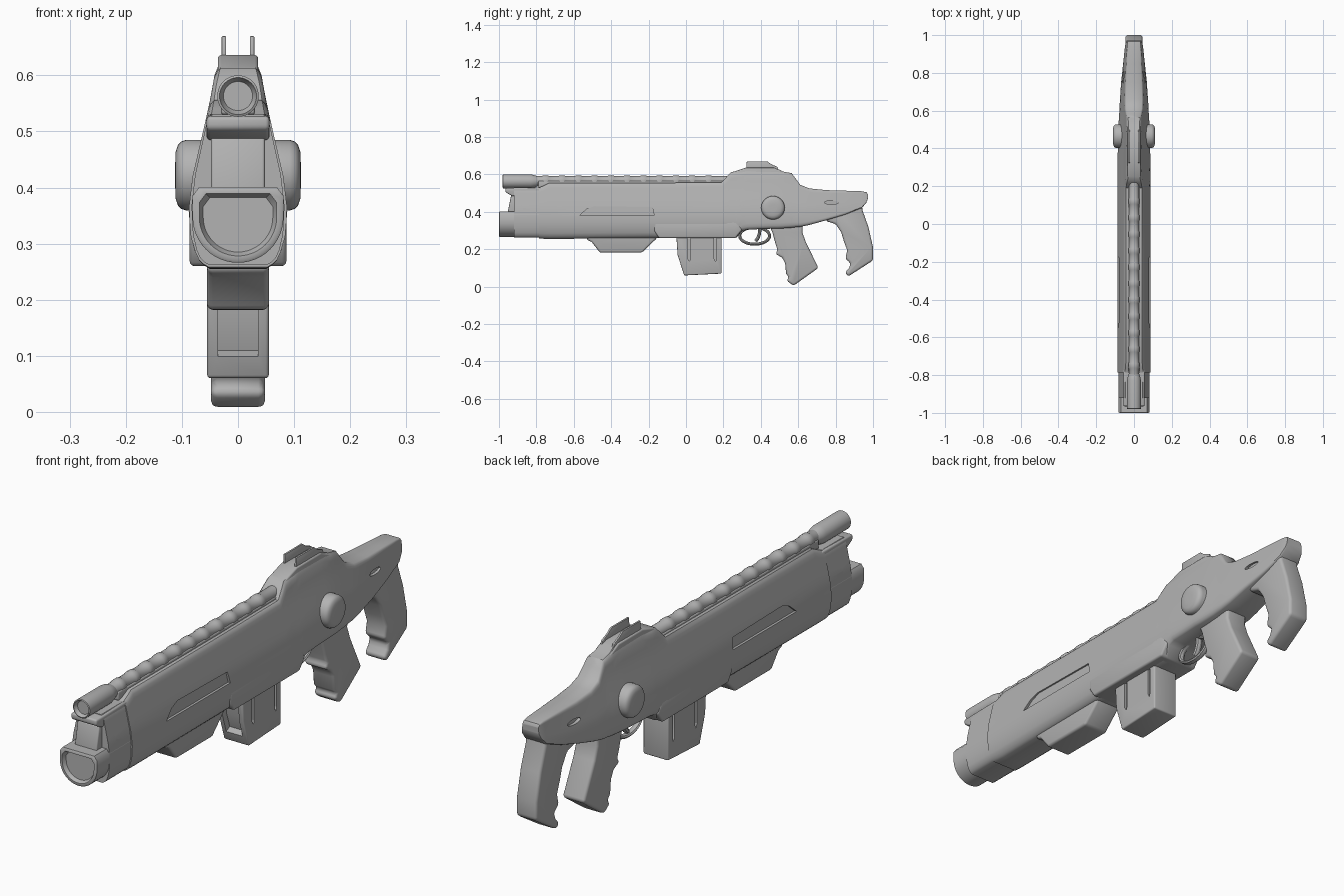
import bpy, bmesh, math
from mathutils import Vector

cube = bpy.data.objects.get("Cube")
if cube:
    bpy.data.objects.remove(cube)

grey = bpy.data.materials.new("plain_grey")
grey.use_nodes = True
COLOUR = (0.45, 0.45, 0.45, 1)
grey.diffuse_color = COLOUR
grey.node_tree.nodes["Principled BSDF"].inputs["Base Color"].default_value = COLOUR


def activate(obj):
    bpy.ops.object.select_all(action='DESELECT')
    obj.select_set(True)
    bpy.context.view_layer.objects.active = obj


def finish(bm, name):
    bmesh.ops.recalc_face_normals(bm, faces=bm.faces)
    mesh = bpy.data.meshes.new(name)
    bm.to_mesh(mesh)
    bm.free()
    obj = bpy.data.objects.new(name, mesh)
    bpy.context.collection.objects.link(obj)
    mesh.materials.append(grey)
    return obj


def smooth(obj, bevel=0, segments=3):
    activate(obj)
    if bevel:
        mod = obj.modifiers.new("Bevel", 'BEVEL')
        mod.width, mod.segments = bevel, segments
        mod.limit_method, mod.angle_limit = 'ANGLE', math.radians(35)
        bpy.ops.object.modifier_apply(modifier=mod.name)
    bpy.ops.object.shade_smooth_by_angle(angle=math.radians(40))
    return obj


def loft(name, rings):
    """Skin a list of equal-length closed rings and cap both ends."""
    bm = bmesh.new()
    loops = [[bm.verts.new(p) for p in ring] for ring in rings]
    n = len(loops[0])
    for a, b in zip(loops, loops[1:]):
        for i in range(n):
            j = (i + 1) % n
            bm.faces.new((a[i], a[j], b[j], b[i]))
    bm.faces.new(loops[0])
    bm.faces.new(loops[-1])
    return finish(bm, name)


def prism(name, outline, x0, x1):
    """Extrude a side outline of (y, z) points across x."""
    return loft(name, [[(x, y, z) for y, z in outline] for x in (x0, x1)])


def box(name, y0, y1, z0, z1, x0, x1):
    return prism(name, [(y0, z0), (y1, z0), (y1, z1), (y0, z1)], x0, x1)


def cut(obj, cutter):
    cutter.hide_render = True
    activate(obj)
    mod = obj.modifiers.new("Cut", 'BOOLEAN')
    mod.operation, mod.solver, mod.object = 'DIFFERENCE', 'EXACT', cutter
    bpy.ops.object.modifier_apply(modifier=mod.name)
    bpy.data.objects.remove(cutter)


def turned(name, profile, origin, axis, sides=40):
    """Revolve (distance, radius) points about an x or y axis."""
    rings = []
    for d, r in profile:
        ring = []
        for i in range(sides):
            a = math.tau * i / sides
            u, v = r * math.cos(a), r * math.sin(a)
            ring.append(Vector(origin) + Vector((d, u, v) if axis == 'X' else (u, d, v)))
        rings.append(ring)
    return smooth(loft(name, rings))


# Half width of the shell by height
WIDTHS = [(.25, .055), (.27, .069), (.30, .083), (.36, .088), (.42, .081),
          (.54, .053), (.57, .047), (.60, .042), (.62, .034), (.64, .03)]


def half_width(z):
    for (a, wa), (b, wb) in zip(WIDTHS, WIDTHS[1:]):
        if z <= b:
            return wa + (wb - wa) * max(0, (z - a) / (b - a))
    return WIDTHS[-1][1]


def shell(name, stations):
    """Loft (y, bottom, top, width scale) stations using the shared width curve."""
    levels = [0, .02, .05] + [.1 * i for i in range(1, 10)] + [.95, .98, 1]
    rings = []
    for y, zb, zt, s in stations:
        side = []
        for t in levels:
            z = zb + (zt - zb) * t
            edge = min(t, 1 - t)
            side.append((half_width(z) * s * (.86 if edge == 0 else .95 if edge < .03 else 1), z))
        rings.append([(w, y, z) for w, z in side] + [(-w, y, z) for w, z in reversed(side)])
    return loft(name, rings)


# Main shell running from the front seam to the tail
body = shell("main_body", [
    (-.785, .258, .53, 1), (-.76, .256, .54, 1), (-.73, .255, .555, 1), (-.15, .26, .555, 1),
    (.19, .26, .557, 1), (.215, .26, .585, 1), (.24, .26, .612, 1), (.27, .262, .617, 1),
    (.30, .298, .62, 1), (.33, .305, .632, 1), (.46, .31, .634, .98), (.49, .31, .63, .97),
    (.52, .312, .615, .95), (.565, .315, .607, .92), (.585, .318, .58, .9), (.61, .32, .545, .89),
    (.66, .33, .525, .85), (.75, .355, .516, .78), (.85, .385, .513, .68),
    (.94, .42, .51, .6), (.965, .45, .505, .57), (.972, .47, .495, .54)])
panel = [(-.57, .38), (-.17, .38), (-.18, .425), (-.49, .43), (-.53, .415)]
for s in (-1, 1):
    # Scooped side panel, deepest along its lower ledge
    depth = [.076 if z < .39 else .072 for y, z in panel]
    inner = [(s * d, y, z) for d, (y, z) in zip(depth, panel)]
    cut(body, loft("panel_cutter", [inner, [(s * .12, y, z) for y, z in panel]]))
    # Sling slot in the tail
    slot = [(.778 + .037 * math.cos(a), .45 + .01 * math.sin(a))
            for a in [math.tau * i / 16 for i in range(16)]]
    cut(body, prism("slot_cutter", slot, s * .045, s * .12))
smooth(body)

# Squared lower edge of the receiver
smooth(prism("receiver_base", [(-.145, .26), (.265, .26), (.30, .305), (.27, .35), (-.17, .35),
                               (-.17, .30)], -.086, .086), .008)

# Nose shell with curved front, inner core and upper bracket
smooth(prism("nose_core", [(-.78, .39), (-.955, .39), (-.935, .49), (-.78, .49)], -.048, .048), .005)
smooth(prism("nose_bracket", [(-.77, .48), (-.93, .485), (-.965, .505), (-.965, .527), (-.77, .53)],
             -.056, .056), .007)
nose = shell("nose_shell", [(-.92, .262, .53, .95), (-.78, .262, .53, .95)])
arc = [(-.95 + .08 * math.cos(a), .405 + .085 * math.sin(a))
       for a in [math.pi / 2 * i / 8 for i in range(9)]]
cut(nose, prism("nose_cutter", arc + [(-.87, .2), (-1, .2), (-1, .49)], -.2, .2))
smooth(nose)


# Wide lower barrel: flat top, round bottom, dished muzzle
def barrel_ring(y, inset):
    r = .081 - inset
    pts = [(r * math.cos(a), .347 + r * math.sin(a))
           for a in [math.pi + math.pi * i / 24 for i in range(25)]]
    pts += [(r, .385 - inset), (r - .012, .401 - inset), (-r + .012, .401 - inset), (-r, .385 - inset)]
    return [(x, y, z) for x, z in pts]


smooth(loft("lower_barrel", [barrel_ring(-.77, 0), barrel_ring(-.997, 0), barrel_ring(-1, .004),
                             barrel_ring(-1, .012), barrel_ring(-.985, .019)]))

# Upper tube with dimpled muzzle, and the long rail behind it
turned("upper_tube", [(-.965, .026), (-.972, .03), (-.98, .033), (-.978, .037), (-.83, .037),
                      (-.81, .033), (-.79, .026)], (0, 0, .563), 'Y')
rail = [(-.82, .026)]
for i in range(11):
    y = -.75 + i * .087
    rail += [(y - .018, .026), (y - .012, .029), (y + .012, .029), (y + .018, .026)]
turned("top_rail", rail + [(.22, .026)], (0, 0, .566), 'Y', 24)
smooth(box("rail_bed", -.79, .22, .53, .565, -.03, .03), .005)

# Forward handguard under the body
smooth(prism("handguard", [(-.53, .30), (-.53, .25), (-.505, .24), (-.46, .182), (-.235, .182),
                           (-.16, .255), (-.14, .30)], -.055, .055), .01)

# Magazine with front channel and side grooves
mag = smooth(prism("magazine", [(-.052, .28), (-.045, .17), (-.01, .06), (.19, .07), (.19, .28)],
                   -.055, .055), .006)
cut(mag, prism("channel_cutter", [(-.09, .27), (-.025, .27), (-.02, .17), (.0, .11), (-.05, .085)],
               -.036, .036))
for s in (-1, 1):
    for y in (.015, .155):
        cut(mag, prism("groove_cutter", [(y - .006, .27), (y - .006, .15), (y + .003, .135),
                                         (y + .008, .15), (y + .008, .27)], s * .046, s * .08))
smooth(mag)

# Pistol grip and rear grip with finger steps
smooth(prism("pistol_grip", [(.44, .34), (.462, .29), (.478, .23), (.49, .195), (.478, .175),
                             (.515, .155), (.53, .125), (.535, .07), (.55, .052), (.538, .032),
                             (.575, .005), (.708, .1), (.64, .24), (.622, .29), (.625, .36)],
             -.048, .048), .012)
smooth(prism("rear_grip", [(.74, .40), (.75, .35), (.80, .335), (.83, .29), (.845, .24), (.862, .195),
                           (.852, .15), (.88, .125), (.872, .10), (.85, .075), (.868, .055),
                           (1, .14), (1, .21), (.975, .32), (.943, .41), (.94, .46), (.76, .46)],
             -.045, .045), .012)

# Trigger and its guard
def wire(name, points, radius, cyclic):
    curve = bpy.data.curves.new(name, 'CURVE')
    curve.dimensions, curve.bevel_depth, curve.bevel_resolution = '3D', radius, 2
    curve.use_fill_caps = True
    spline = curve.splines.new('POLY')
    spline.points.add(len(points) - 1)
    spline.use_cyclic_u = cyclic
    for p, (y, z) in zip(spline.points, points):
        p.co = (0, y, z, 1)
    obj = bpy.data.objects.new(name, curve)
    bpy.context.collection.objects.link(obj)
    curve.materials.append(grey)
    activate(obj)
    bpy.ops.object.convert(target='MESH')
    obj = bpy.context.object
    obj.scale.x = 1.6
    return smooth(obj)


wire("trigger_guard", [(.367 + .08 * math.cos(a), .272 + .045 * math.sin(a))
                       for a in [math.tau * i / 32 for i in range(32)]], .008, True)
wire("trigger", [(.395, .32), (.393, .285), (.385, .26), (.372, .243)], .009, False)

# Round side knobs
for s, label in ((1, "left"), (-1, "right")):
    turned(label + "_knob", [(s * .05, .063), (s * .092, .063), (s * .101, .06), (s * .107, .054),
                             (s * .111, .042), (s * .112, .02)], (0, .465, .422), 'X')

# Rear sight: base and two ears
smooth(prism("sight_base", [(.235, .58), (.245, .612), (.32, .636), (.47, .636), (.52, .612),
                            (.56, .60)], -.036, .036), .006)
for s, label in ((1, "left"), (-1, "right")):
    smooth(prism(label + "_sight_ear", [(.32, .61), (.325, .67), (.435, .67), (.455, .655),
                                        (.49, .64), (.50, .61)], s * .021, s * .029), .002, 2)
